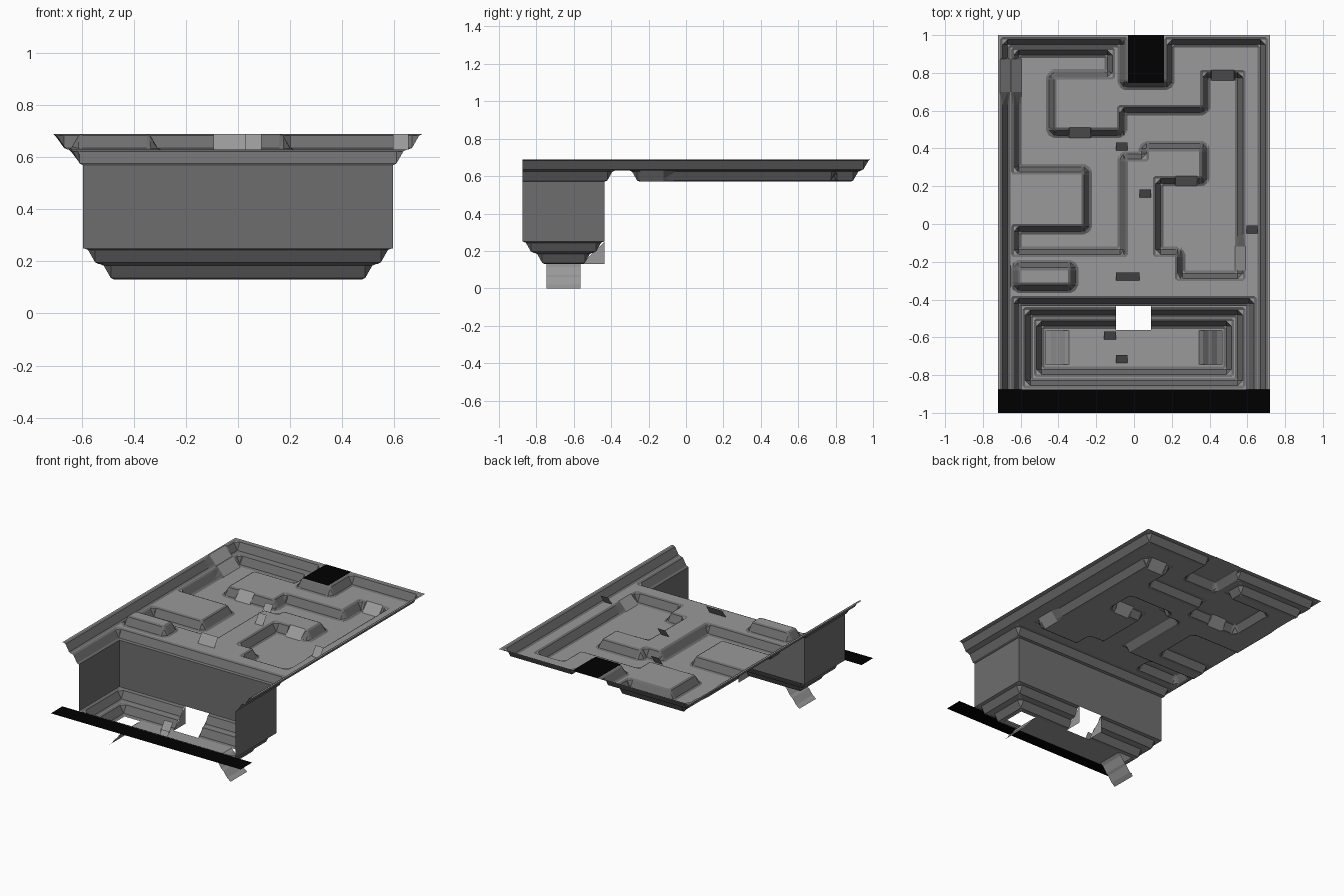
import bpy, bmesh

if "Cube" in bpy.data.objects:
    bpy.data.objects.remove(bpy.data.objects["Cube"])

W = 0.055    # horizontal run of every bank
STEP = 0.06  # height of one terrace


def material(name, v):
    m = bpy.data.materials.new(name)
    m.diffuse_color = (v, v, v, 1)
    m.use_nodes = True
    m.node_tree.nodes["Principled BSDF"].inputs["Base Color"].default_value = m.diffuse_color
    return m


FLOOR = material("light_grey_floor", 0.32)
BANK = material("mid_grey_bank", 0.155)
BLACK = material("black", 0.0)


def add_object(name, bm, mats):
    me = bpy.data.meshes.new(name)
    bm.to_mesh(me)
    bm.free()
    for m in mats:
        me.materials.append(m)
    ob = bpy.data.objects.new(name, me)
    bpy.context.collection.objects.link(ob)
    return ob


def sheet(name, polys, mat):
    bm = bmesh.new()
    for p in polys:
        bm.faces.new([bm.verts.new(c) for c in p])
    return add_object(name, bm, [mat])


def inside(box, x, y, e=1e-4):
    return box[0] - e <= x <= box[2] + e and box[1] - e <= y <= box[3] + e


def bank_height(rects, x, y, straight):
    """1 on a plateau, falling to 0 over W with an S-shaped bank."""
    best = 0.0
    for x0, y0, x1, y1 in rects:
        dx, dy = max(x0 - x, 0, x - x1), max(y0 - y, 0, y - y1)
        t = (dx * dx + dy * dy) ** 0.5 / W
        if t >= 1:
            continue
        if straight:
            h = 1 - t
        elif t < 0.25:
            h = 1 - 0.4 * t
        elif t < 0.75:
            h = 0.9 - 1.6 * (t - 0.25)
        else:
            h = 0.4 * (1 - t)
        best = max(best, h)
    return best


def terrain(name, base, bounds, low, high, ramps, skip, extra_x=(), extra_y=()):
    """Two terraces of plateaus above a base floor, skipping cut-out cells."""
    axes = []
    for a, extra in ((0, extra_x), (1, extra_y)):
        lines = {bounds[a], bounds[a + 2], *extra}
        for r in low + high:
            for t in (0, 0.25, 0.75, 1):
                lines |= {round(r[a] - W * t, 3), round(r[a + 2] + W * t, 3)}
        for r in ramps:
            lines |= {r[a], r[a + 2]}
        axes.append(sorted(v for v in lines if bounds[a] <= v <= bounds[a + 2]))
    xs, ys = axes
    bm = bmesh.new()
    grid = []
    for x in xs:
        row = []
        for y in ys:
            s = any(inside(r, x, y) for r in ramps)
            z = base + STEP * (bank_height(low, x, y, s) + bank_height(high, x, y, s))
            row.append(bm.verts.new((x, y, z)))
        grid.append(row)
    for i in range(len(xs) - 1):
        for j in range(len(ys) - 1):
            cx, cy = (xs[i] + xs[i + 1]) / 2, (ys[j] + ys[j + 1]) / 2
            if skip(cx, cy):
                continue
            a, b, c, d = grid[i][j], grid[i + 1][j], grid[i + 1][j + 1], grid[i][j + 1]
            # split along the flatter diagonal so corners become chamfers
            if abs(a.co.z - c.co.z) <= abs(b.co.z - d.co.z):
                tris = ((a, b, c), (a, c, d))
            else:
                tris = ((a, b, d), (b, c, d))
            for t in tris:
                f = bm.faces.new(t)
                f.normal_update()
                flat = f.normal.z > 0.98 or any(inside(r, cx, cy) for r in ramps)
                f.material_index = 0 if flat else 1
    bmesh.ops.delete(bm, geom=[v for v in bm.verts if not v.link_faces], context='VERTS')
    bmesh.ops.dissolve_limit(bm, angle_limit=0.01, verts=bm.verts[:], edges=bm.edges[:],
                             delimit={'MATERIAL'})
    return add_object(name, bm, [FLOOR, BANK])


# Upper deck: plateaus as unions of rectangles (x0, y0, x1, y1)
deck_low = [
    (-0.8, -1.2, -0.65, 1.2), (0.65, -1.2, 0.8, 1.2),    # side rims
    (-0.8, 0.935, 0.8, 1.2),                             # back rim
    (0.59, -0.38, 0.8, 1.2), (0.3, 0.815, 0.8, 1.2),     # right shelf, back right shelf
    (-0.1, 0.63, 0.35, 1.2), (-0.41, 0.51, -0.09, 0.765),  # back block and its arm
    (-0.8, 0.0, -0.278, 0.262),                          # left block
    (-0.8, -0.38, 0.1, -0.175), (0, -0.38, 0.217, -0.175), (0, -0.38, 0.8, -0.302),  # front shelf
    (-0.032, -0.38, 0.1, 0.33), (0.08, 0.255, 0.345, 0.385),  # hooked ridge
]
deck_high = [
    (-0.8, -1.2, -0.71, 1.2), (0.71, -1.2, 0.8, 1.2), (-0.8, 0.99, 0.8, 1.2),
    (-0.6, -0.31, -0.35, -0.245),                        # raised block
    (-0.032, 0.765, 0.16, 1.2),                          # entrance platform
]
deck_ramps = [
    (-0.34, 0.44, -0.23, 0.52), (0.22, 0.19, 0.33, 0.26), (0.41, 0.755, 0.53, 0.82),
    (0.525, -0.245, 0.6, -0.12), (-0.72, 0.7, -0.595, 0.87),
]
terrain("upper_deck", 0.57, (-0.72, -0.875, 0.72, 1.0), deck_low, deck_high, deck_ramps,
        lambda x, y: y < -0.435 and abs(x) < 0.595, (-0.595, 0.595), (-0.435,))

# Lower pit with terraced banks, leg slots and a doorway gap
def frame(x, y0, y1):
    return [(-0.9, -1.2, -x, 0), (x, -1.2, 0.9, 0), (-0.9, y1, 0.9, 0), (-0.9, -1.2, 0.9, y0)]


def pit_gap(x, y):
    slot = 0.345 < abs(x) < 0.465 and -0.745 < y < -0.565
    door = -0.095 < x < 0.09 and y > -0.56
    return slot or door


terrain("lower_pit", 0.13, (-0.595, -0.875, 0.595, -0.435), frame(0.53, -0.81, -0.5),
        frame(0.59, -0.87, -0.44), [], pit_gap,
        (-0.465, -0.345, 0.345, 0.465, -0.095, 0.09), (-0.745, -0.565, -0.56))

# Upright pit walls
walls = [[(-0.595, -0.435, 0.25), (0.595, -0.435, 0.25),
          (0.595, -0.435, 0.57), (-0.595, -0.435, 0.57)]]
for x in (-0.595, 0.595):
    walls.append([(x, -0.875, 0.25), (x, -0.435, 0.25), (x, -0.435, 0.57), (x, -0.875, 0.57)])
sheet("pit_walls", walls, BANK)

# Doorway cheeks
sheet("doorway_sides", [[(x, -0.56, 0.13), (x, -0.435, 0.13), (x, -0.435, 0.25)]
                        for x in (-0.095, 0.09)], FLOOR)

# Chutes hanging under the pit
chute = [(0.345, 0.13), (0.365, 0.115), (0.395, 0.072), (0.41, 0.06), (0.44, 0.02), (0.465, 0.0)]
for side, s in (("left", -1), ("right", 1)):
    sheet(side + "_chute", [[(s * a[0], -0.745, a[1]), (s * b[0], -0.745, b[1]),
                             (s * b[0], -0.565, b[1]), (s * a[0], -0.565, a[1])]
                            for a, b in zip(chute, chute[1:])], FLOOR)

# Small tilted steps: x0, x1, front y, base z
steps = [(-0.095, -0.035, 0.39, 0.57), (0.03, 0.09, 0.14, 0.63), (0.595, 0.655, -0.05, 0.63),
         (-0.095, 0.03, -0.3, 0.63), (-0.16, -0.095, -0.612, 0.13), (-0.095, -0.035, -0.735, 0.13)]
sheet("tilted_steps", [[(a, y, z), (b, y, z), (b, y + 0.042, z + STEP), (a, y + 0.042, z + STEP)]
                       for a, b, y, z in steps], FLOOR)

# Black exit plates
for name, (x0, y0, x1, y1), z in (("front_exit", (-0.72, -1, 0.72, -0.875), 0.25),
                                  ("back_exit", (-0.032, 0.75, 0.16, 1.0), 0.692)):
    sheet(name, [[(x0, y0, z), (x1, y0, z), (x1, y1, z), (x0, y1, z)]], BLACK)
